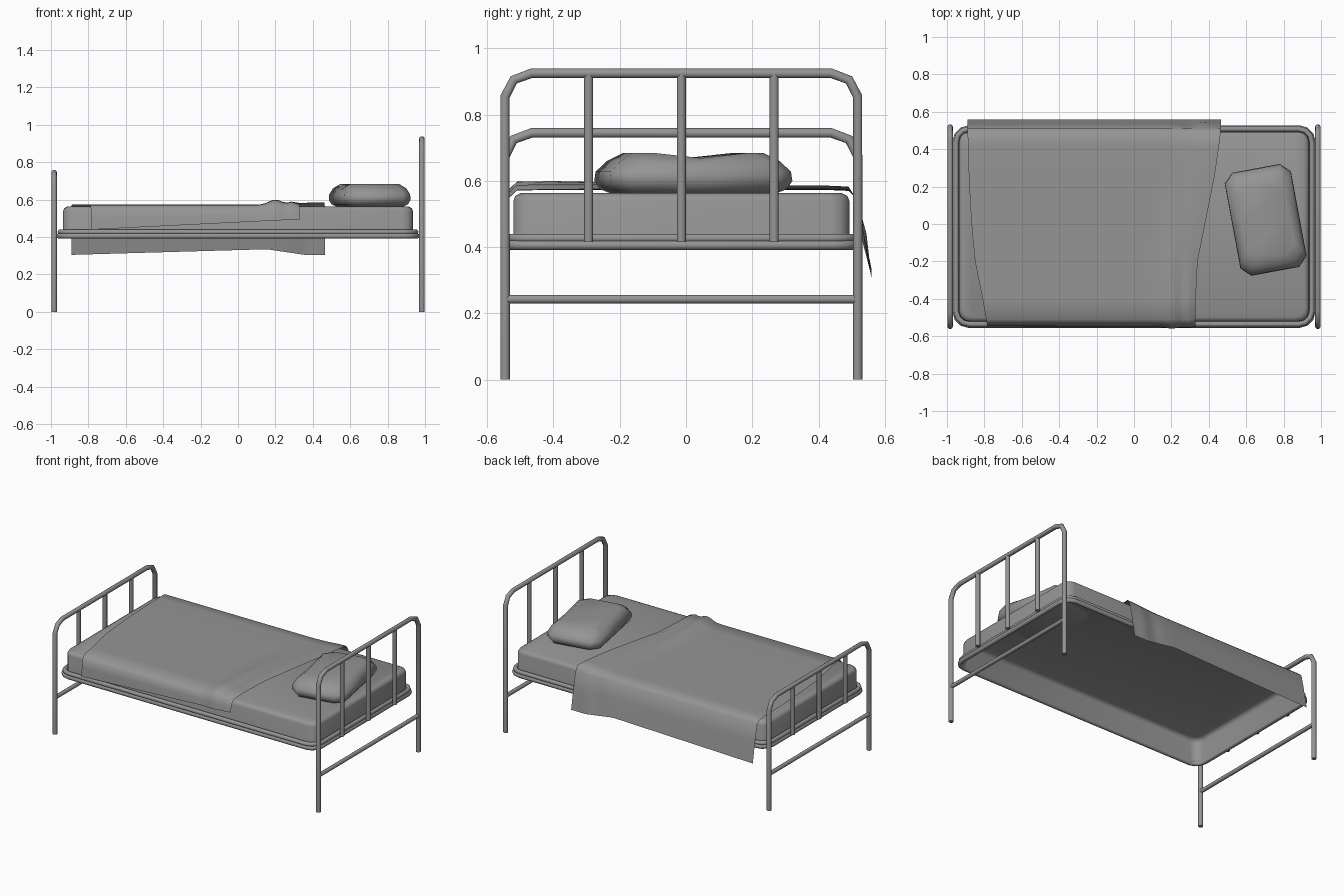
import bpy, bmesh, math

if "Cube" in bpy.data.objects:
    bpy.data.objects.remove(bpy.data.objects["Cube"])

CY = -0.014          # middle of the frame in y
POST = 0.532         # half distance between posts

grey = bpy.data.materials.new("dark_grey")
grey.diffuse_color = (0.3, 0.3, 0.3, 1)
grey.use_nodes = True
grey.node_tree.nodes["Principled BSDF"].inputs["Base Color"].default_value = grey.diffuse_color


def finish(ob, angle):
    """Material and smooth shading."""
    ob.data.materials.clear()
    ob.data.materials.append(grey)
    bpy.ops.object.select_all(action='DESELECT')
    bpy.context.view_layer.objects.active = ob
    ob.select_set(True)
    bpy.ops.object.shade_smooth_by_angle(angle=math.radians(angle))


def tube(name, pts, r, cyclic=False):
    """Round tube along straight segments, converted to a mesh."""
    cu = bpy.data.curves.new(name, 'CURVE')
    cu.dimensions = '3D'
    cu.bevel_depth = r
    cu.bevel_resolution = 3
    cu.use_fill_caps = not cyclic
    sp = cu.splines.new('POLY')
    sp.points.add(len(pts) - 1)
    for p, co in zip(sp.points, pts):
        p.co = (*co, 1)
    sp.use_cyclic_u = cyclic
    ob = bpy.data.objects.new(name, cu)
    bpy.context.collection.objects.link(ob)
    bpy.ops.object.select_all(action='DESELECT')
    bpy.context.view_layer.objects.active = ob
    ob.select_set(True)
    bpy.ops.object.convert(target='MESH')
    finish(bpy.context.object, 40)


def mesh_object(name, verts, faces, angle=40):
    me = bpy.data.meshes.new(name)
    me.from_pydata(verts, [], faces)
    bm = bmesh.new()
    bm.from_mesh(me)
    bmesh.ops.recalc_face_normals(bm, faces=bm.faces)
    bm.to_mesh(me)
    bm.free()
    ob = bpy.data.objects.new(name, me)
    bpy.context.collection.objects.link(ob)
    finish(ob, angle)


def rounded_rect(hx, hy, r, z, n=3):
    pts = []
    for i, (sx, sy) in enumerate([(1, 1), (-1, 1), (-1, -1), (1, -1)]):
        for k in range(n + 1):
            a = math.pi / 2 * (i + k / n)
            pts.append((sx * (hx - r) + r * math.cos(a),
                        CY + sy * (hy - r) + r * math.sin(a), z))
    return pts


def loft(name, rings, angle, top, bottom=()):
    """Skin equal-length rings; ends are closed by the given index lists."""
    n = len(rings[0])
    verts = [v for ring in rings for v in ring]
    faces = [(j * n + i, j * n + (i + 1) % n, (j + 1) * n + (i + 1) % n, (j + 1) * n + i)
             for j in range(len(rings) - 1) for i in range(n)]
    faces += [list(cap)[::-1] for cap in bottom]
    faces += [[(len(rings) - 1) * n + i for i in cap] for cap in top]
    mesh_object(name, verts, faces, angle)


# Head and foot ends: arch with legs, three bars, low cross rail
for name, x, top in [("headboard", 0.983, 0.925), ("footboard", -0.983, 0.745)]:
    half = [(POST, 0), (POST, top - 0.07), (POST - 0.026, top - 0.02), (POST - 0.08, top)]
    arch = half + [(-y, z) for y, z in reversed(half)]
    tube(name + "_arch", [(x, CY + y, z) for y, z in arch], 0.015)
    for i in (-1, 0, 1):
        tube(f"{name}_bar_{i + 2}", [(x, CY + 0.28 * i, 0.415), (x, CY + 0.28 * i, top)], 0.0145)
    tube(name + "_cross_rail", [(x, CY - POST, 0.243), (x, CY + POST, 0.243)], 0.0135)

# Bed frame: two stacked rings
tube("frame_lower_ring", rounded_rect(0.955, 0.526, 0.07, 0.406), 0.015, True)
tube("frame_upper_ring", rounded_rect(0.951, 0.522, 0.07, 0.427), 0.014, True)

# Mattress: a shell, open underneath
loft("mattress", [rounded_rect(0.935 - d, 0.507 - d, 0.055, z) for d, z in
                  [(-0.01, 0.395), (0, 0.43), (0, 0.54), (0.006, 0.555), (0.022, 0.563)]],
     60, [range(16)])

# Pillow: chamfered rings, dented across the middle of the top
A = math.radians(10.5)
rings = []
for sx, sy, z, dip in [(0.035, 0.045, 0.562, 0), (0.012, 0.015, 0.575, 0), (0, 0, 0.6, 0),
                       (0.002, 0.004, 0.628, 0.003), (0.016, 0.036, 0.66, 0.008),
                       (0.05, 0.08, 0.685, 0.016)]:
    hx, hy, c = 0.18 - sx, 0.28 - sy, 0.05
    outline = [(hx, 0), (hx, hy - c), (hx - c, hy), (-hx + c, hy), (-hx, hy - c),
               (-hx, 0), (-hx, -hy + c), (-hx + c, -hy), (hx - c, -hy), (hx, -hy + c)]
    rings.append([(0.704 + px * math.cos(A) - py * math.sin(A),
                   0.022 + px * math.sin(A) + py * math.cos(A),
                   z - (dip if py == 0 else 0)) for px, py in outline])
halves = [[0, 1, 2, 3, 4, 5], [5, 6, 7, 8, 9, 0]]
loft("pillow", rings, 80, halves, halves)

# Blanket: rows across the bed (y, z, left x, right x), hanging over both sides
ROWS = [(-0.548, 0.44, -0.785, 0.33), (-0.542, 0.50, -0.785, 0.33), (-0.533, 0.55, -0.787, 0.33),
        (-0.51, 0.571, -0.79, 0.33), (-0.40, 0.573, -0.81, 0.33), (-0.20, 0.573, -0.85, 0.34),
        (-0.05, 0.573, -0.865, 0.37), (0.10, 0.573, -0.875, 0.40), (0.25, 0.573, -0.883, 0.43),
        (0.42, 0.573, -0.887, 0.455), (0.49, 0.57, -0.89, 0.463), (0.512, 0.55, -0.89, 0.465),
        (0.535, 0.44, -0.89, 0.465), (0.56, 0.305, -0.89, 0.465)]
NU = 50


def bump(x, c, w):
    return math.exp(-((x - c) / w) ** 2)


verts = []
for j, (y, z, lx, rx) in enumerate(ROWS):
    for i in range(NU + 1):
        u = i / NU
        x = lx + (rx - lx) * u
        fade = max(0.0, min(1.0, (0.2 - y) / 0.5))
        fold = fade * (0.027 * bump(x, 0.2, 0.05) + 0.016 * bump(x, 0.29, 0.025))
        zz, yy = z, y
        if j < 3:                                   # front hang
            zz = z + 0.055 * u * (2 - j) / 2 + (fold * 0.6 if j == 2 else 0)
            yy = y - fold * 0.4
        elif y < 0.5:                               # top, lifted at the open edge
            zz = z + fold + 0.013 * (1 - fade) * bump(u, 1, 0.1)
        else:                                       # back hang
            k = max(0.0, (z - 0.57) / (0.305 - 0.57))
            zz = z + k * 0.03 * (min(1, u / 0.77) if u < 0.77 else max(0, 1 - (u - 0.77) / 0.15))
            yy = y + k * (1 - k) * 0.04 * (bump(x, 0.38, 0.04) - bump(x, 0.29, 0.04))
        verts.append((x, yy, zz))
n = NU + 1
faces = [(j * n + i, j * n + i + 1, (j + 1) * n + i + 1, (j + 1) * n + i)
         for j in range(len(ROWS) - 1) for i in range(NU)]
mesh_object("blanket", verts, faces, 180)
